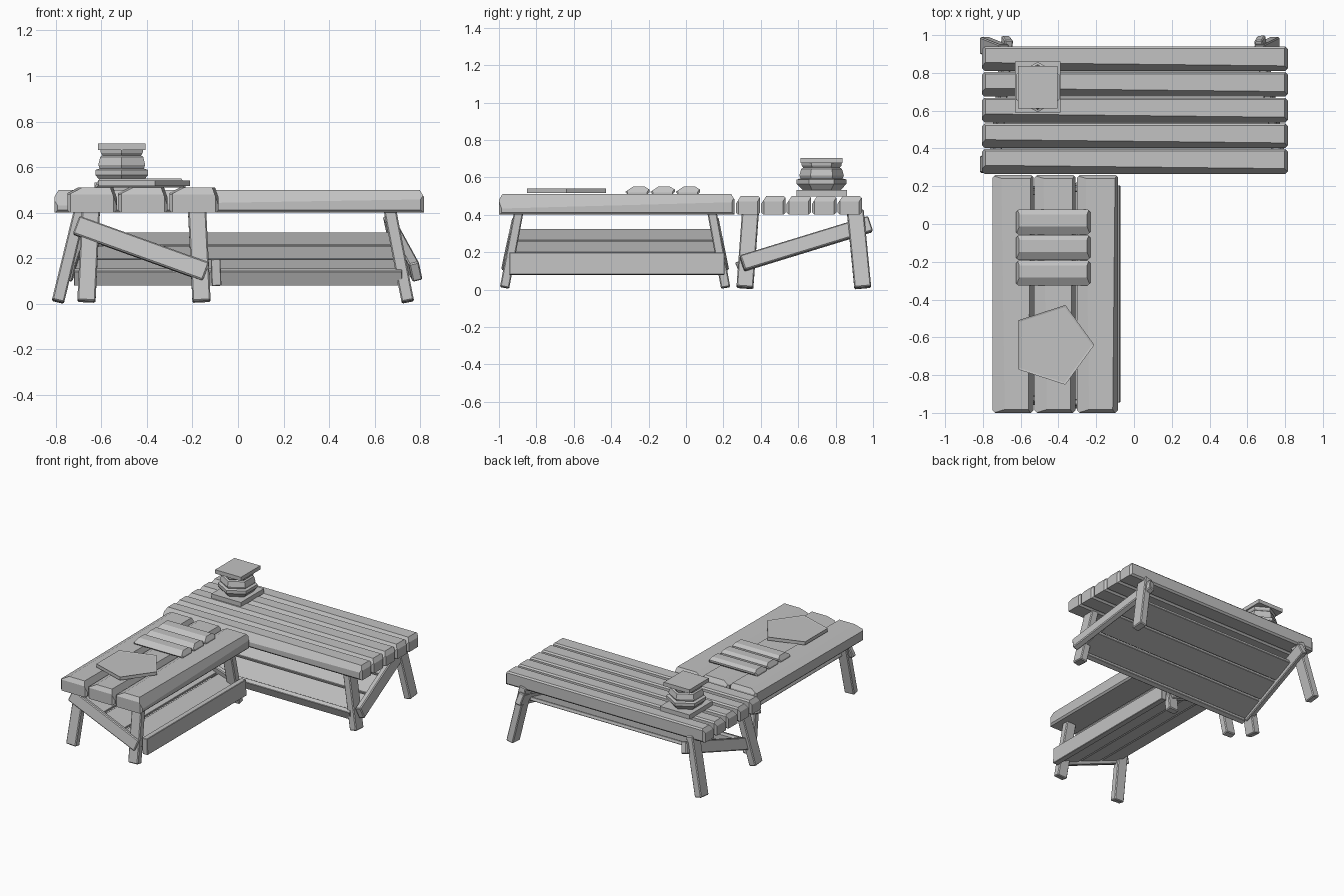
import bpy, bmesh, math
from mathutils import Vector, Matrix

if "Cube" in bpy.data.objects:
    bpy.data.objects.remove(bpy.data.objects["Cube"])

grey = bpy.data.materials.new("plain_grey")
grey.use_nodes = True
colour = (0.54, 0.54, 0.54, 1)
grey.diffuse_color = colour
grey.node_tree.nodes["Principled BSDF"].inputs["Base Color"].default_value = colour


def finish(name, bm, matrix):
    bm.transform(matrix)
    bmesh.ops.recalc_face_normals(bm, faces=bm.faces)
    mesh = bpy.data.meshes.new(name)
    bm.to_mesh(mesh)
    bm.free()
    mesh.materials.append(grey)
    obj = bpy.data.objects.new(name, mesh)
    bpy.context.collection.objects.link(obj)


def box(size, bevel=0.0):
    bm = bmesh.new()
    bmesh.ops.create_cube(bm, size=1)
    bmesh.ops.scale(bm, vec=size, verts=bm.verts)
    if bevel:
        bmesh.ops.bevel(bm, geom=bm.edges[:], offset=bevel, segments=1, affect='EDGES')
    return bm


def cut(bm, point, normal):
    """Slice off the side the normal points to and close the hole."""
    bmesh.ops.bisect_plane(bm, geom=bm.verts[:] + bm.edges[:] + bm.faces[:],
                           plane_co=point, plane_no=normal, clear_outer=True)
    bmesh.ops.holes_fill(bm, edges=[e for e in bm.edges if e.is_boundary], sides=0)


def beam(name, start, end, side, width, thick, bevel=0.006):
    """Box running start to end, its width lying towards side."""
    start, end = Vector(start), Vector(end)
    along = (end - start).normalized()
    side = Vector(side)
    side = (side - along * side.dot(along)).normalized()
    rot = Matrix((along, side, along.cross(side))).transposed().to_4x4()
    bm = box(((end - start).length, width, thick), bevel)
    finish(name, bm, Matrix.Translation((start + end) / 2) @ rot)


def plank(name, centre, size, turn, near, far):
    """Plank along local x; near chamfers its -y top edge, far its +y one.
    Each chamfer is (width, depth, taper along the length)."""
    bm = box(size)
    hx, hy, hz = (s / 2 for s in size)
    cut(bm, (0, -hy + near[0], hz), (near[2], -near[1], near[0]))
    cut(bm, (0, hy - far[0], hz), (far[2], far[1], far[0]))
    for sx in (-1, 1):
        cut(bm, (sx * (hx - 0.018), 0, hz), (sx, 0, 0.6))
        for sy in (-1, 1):
            cut(bm, (sx * (hx - 0.014), sy * hy, 0), (sx, sy, 0))
    for sy in (-1, 1):
        cut(bm, (0, sy * (hy - 0.012), -hz), (0, sy, -1))
    finish(name, bm, Matrix.Translation(centre) @ Matrix.Rotation(turn, 4, 'Z'))


# Tabletops
for i in range(5):
    plank(f"back_table_plank_{i + 1}", (0.005, 0.331 + i * 0.136, 0.45),
          (1.62, 0.13, 0.1), 0, (0.036, 0.055, -0.0006), (0.01, 0.01, 0))
for i, x in enumerate((-0.64, -0.417, -0.193)):
    plank(f"front_table_plank_{i + 1}", (x, -0.37, 0.455), (1.26, 0.217, 0.11),
          math.pi / 2, (0.022, 0.06, -0.0006), (0.055, 0.028, -0.0004))

# Back table legs, with the right brace inside its legs and the left one outside
for tag, foot, top, low, high in (("right", -0.79, -0.69, -0.74, -0.67),
                                  ("left", 0.745, 0.665, 0.78, 0.665)):
    out = -1 if foot < 0 else 1
    for end, y0, y1 in (("front", 0.315, 0.345), ("back", 0.945, 0.905)):
        beam(f"back_table_{end}_{tag}_leg", (foot, y0, 0.01), (top, y1, 0.42),
             (0, 1, 0), 0.09, 0.055)
    beam(f"back_table_{tag}_brace", (low, 0.30, 0.14), (high, 0.985, 0.35),
         (-out * 0.25, 0, 1), 0.085, 0.045)

# Front table legs and braces
for tag, foot, top in (("front", -0.97, -0.893), ("back", 0.212, 0.138)):
    out = -1 if tag == "front" else 1
    for side, x0, x1 in (("right", -0.665, -0.645), ("left", -0.16, -0.18)):
        beam(f"front_table_{tag}_{side}_leg", (x0, foot, 0.01), (x1, top, 0.42),
             (1, 0, 0), 0.08, 0.05)
    beam(f"front_table_{tag}_brace", (-0.14, foot - out * 0.006, 0.14),
         (-0.71, top + out * 0.026, 0.345), (0, -out * 0.2, 1), 0.085, 0.035)


# Sloping shelves between the braces
def shelf(name, low, high, run, count):
    low, high, run = Vector(low), Vector(high), Vector(run)
    slope = (high - low).normalized()
    step = (high - low) / count
    for i in range(count):
        mid = low + step * (i + 0.5)
        half = run * (0.5 - 0.012 * i)
        beam(f"{name}_board_{i + 1}", mid - half, mid + half, slope,
             step.length - 0.014, 0.025, 0.003)


shelf("back_table_shelf", (0, 0.30, 0.125), (0, 0.86, 0.305), (1.46, 0, 0), 3)
shelf("front_table_shelf", (-0.12, -0.375, 0.12), (-0.65, -0.375, 0.315), (0, 1.14, 0), 3)

# Lips along the low edges of the shelves
beam("back_table_shelf_lip", (-0.72, 0.292, 0.118), (0.72, 0.292, 0.118),
     (0, -0.42, 1), 0.07, 0.035, 0.003)
beam("front_table_shelf_lip", (-0.096, -0.945, 0.138), (-0.096, 0.205, 0.138),
     (-0.04, 0, 1), 0.118, 0.042, 0.003)

# Three slats lying on the front table
for i in range(3):
    plank(f"loose_slat_{i + 1}", (-0.428, -0.26 + i * 0.135, 0.53),
          (0.395, 0.132, 0.04), 0, (0.042, 0.028, 0), (0.026, 0.016, 0))

# Five-sided plate
bm = bmesh.new()
bmesh.ops.create_cone(bm, cap_ends=True, segments=5, radius1=0.222, radius2=0.222, depth=0.024)
bm.normal_update()
vert = max(bm.verts, key=lambda v: v.co.x + 0.001 * v.co.z)
angle = math.atan2(vert.co.y, vert.co.x)
bmesh.ops.rotate(bm, verts=bm.verts, matrix=Matrix.Rotation(-angle, 3, 'Z'))
top = [f for f in bm.faces if f.normal.z > 0.9]
bmesh.ops.inset_region(bm, faces=top, thickness=0.012, depth=-0.003)
finish("five_sided_plate", bm, Matrix.Translation((-0.432, -0.64, 0.529)))

# Lantern: square base and lid around a six-sided stepped body
lamp = Vector((-0.51, 0.725, 0))
finish("lantern_base", box((0.24, 0.27, 0.035)), Matrix.Translation(lamp + Vector((0, 0, 0.514))))
finish("lantern_lid", box((0.21, 0.225, 0.028)), Matrix.Translation(lamp + Vector((0, 0, 0.69))))
profile = [(0.10, 0.53), (0.133, 0.565), (0.133, 0.588), (0.112, 0.594), (0.119, 0.61),
           (0.109, 0.645), (0.098, 0.652), (0.106, 0.662), (0.108, 0.677)]
bm = bmesh.new()
rings = []
for r, z in profile:
    angles = [math.radians(30 + 60 * k) for k in range(6)]
    rings.append([bm.verts.new((r * math.cos(a), r * math.sin(a), z)) for a in angles])
for a, b in zip(rings, rings[1:]):
    for k in range(6):
        n = (k + 1) % 6
        bm.faces.new((a[k], a[n], b[n], b[k]))
bm.faces.new(rings[0])
bm.faces.new(rings[-1])
finish("lantern_body", bm, Matrix.Translation(lamp))
